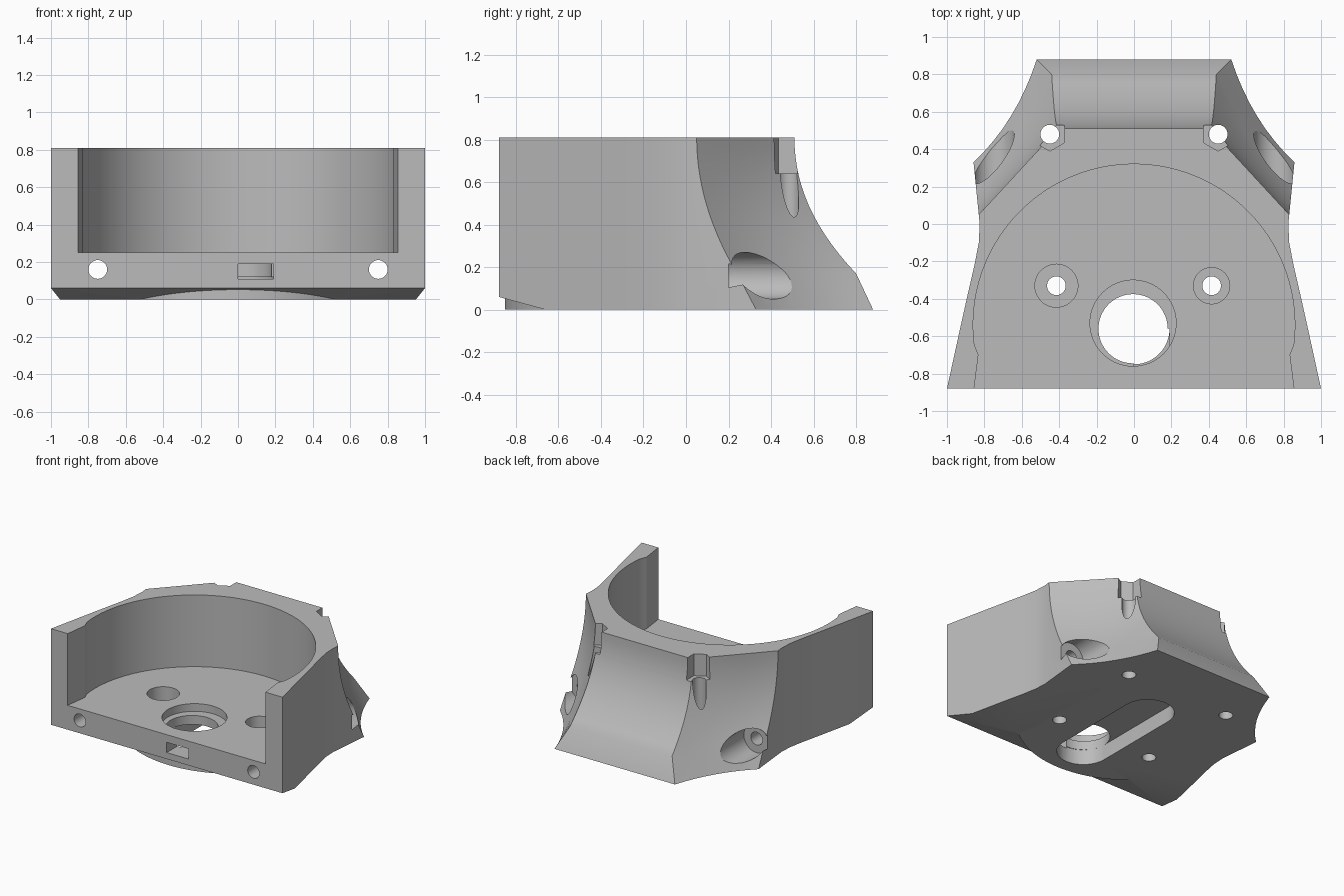
import bpy, bmesh, math
from mathutils import Matrix

cube = bpy.data.objects.get("Cube")
if cube:
    bpy.data.objects.remove(cube, do_unlink=True)

grey = bpy.data.materials.new("plain_grey")
grey.use_nodes = True
grey.diffuse_color = (0.5, 0.5, 0.5, 1)
grey.node_tree.nodes["Principled BSDF"].inputs["Base Color"].default_value = (0.5, 0.5, 0.5, 1)

TOP, FLOOR, FRONT = 0.81, 0.25, -0.88


def to_object(name, bm):
    bmesh.ops.recalc_face_normals(bm, faces=bm.faces)
    mesh = bpy.data.meshes.new(name)
    bm.to_mesh(mesh)
    bm.free()
    mesh.materials.append(grey)
    obj = bpy.data.objects.new(name, mesh)
    bpy.context.collection.objects.link(obj)
    return obj


def loft(name, rings):
    bm = bmesh.new()
    loops = [[bm.verts.new(p) for p in ring] for ring in rings]
    n = len(loops[0])
    for low, high in zip(loops, loops[1:]):
        for i in range(n):
            j = (i + 1) % n
            bm.faces.new((low[i], low[j], high[j], high[i]))
    bm.faces.new(loops[0][::-1])
    bm.faces.new(loops[-1])
    return to_object(name, bm)


def prism(name, outline, z0, z1):
    return loft(name, [[(x, y, z) for x, y in outline] for z in (z0, z1)])


def arc(cx, cy, r, a0, a1, n):
    return [(cx + r * math.cos(math.radians(a0 + (a1 - a0) * i / n)),
             cy + r * math.sin(math.radians(a0 + (a1 - a0) * i / n))) for i in range(n + 1)]


def disc(name, x, y, r, z0, z1, sides=48, turn=0):
    return prism(name, arc(x, y, r, turn, turn + 360, sides)[:-1], z0, z1)


def rod_y(name, x, z, r, y0, y1):
    # Cylinder lying along the front-to-back axis
    obj = disc(name, x, z, r, -y1, -y0)
    obj.data.transform(Matrix.Rotation(math.pi / 2, 4, 'X'))
    return obj


def cut(target, cutter):
    mod = target.modifiers.new("cut", 'BOOLEAN')
    mod.operation = 'DIFFERENCE'
    mod.solver = 'EXACT'
    mod.object = cutter
    bpy.ops.object.select_all(action='DESELECT')
    bpy.context.view_layer.objects.active = target
    target.select_set(True)
    bpy.ops.object.modifier_apply(modifier=mod.name)
    bpy.data.objects.remove(cutter, do_unlink=True)


# Housing body: flared sides, scooped back and diagonal corners
def ring(z, back, corner, end):
    half = [(1, FRONT), (0.93, -0.56), (0.89, -0.38), (0.853, -0.22), (0.83, -0.1), (0.825, 0)]
    ex = 0.825 + 0.1 * end
    sag = 0.12 * (1 - z / TOP)
    for i in range(9):
        t = i / 8
        pull = sag * t * (1 - t)
        half.append((ex + (corner - ex) * t - pull, end + (back - end) * t - pull))
    left = [(-x, y) for x, y in reversed(half)]
    return [(x, y, z) for x, y in half + left]


rings = [ring(0, 0.88, 0.52, 0.33)]
STEPS = 14
for i in range(STEPS + 1):
    t = 1 - i / STEPS
    rings.append(ring(TOP - 0.64 * t, 0.51 + 0.29 * t ** 2.1,
                      0.405 + 0.035 * t, 0.05 + 0.19 * t ** 2))
body = loft("housing", rings)

# Round cavity, open at the front
cavity = [(0.86, -1), (0.855, FRONT), (0.832, -0.7)]
bowl = arc(0, -0.54, 0.86, -7, 187, 96)
cavity = cavity + bowl + [(-x, y) for x, y in reversed(cavity)]
cut(body, prism("cavity_cutter", cavity, FLOOR, 1))

# Sloped front underside around a round lower boss
wedge = loft("wedge_cutter", [[(x, -0.9, -0.05), (x, -0.476, -0.05), (x, -0.9, 0.0655)]
                              for x in (-1.2, 1.2)])
cut(wedge, disc("boss", 0, -0.045, 0.806, -0.2, 0.2, 128))
cut(body, wedge)

# Stepped opening in the floor and long slot underneath
cut(body, disc("opening_rim_cutter", -0.005, -0.53, 0.23, 0.19, 0.4, 64))
cut(body, disc("opening_cutter", -0.005, -0.56, 0.185, 0.06, 0.4, 64))
slot = arc(0, 0.15, 0.19, 0, 180, 24) + arc(0, -0.56, 0.19, 180, 360, 24)
cut(body, prism("slot_cutter", slot, -0.1, 0.12))

# Rectangular port in the front face
cut(body, prism("port_cutter", [(0, -1), (0.19, -1), (0.19, -0.56), (0, -0.56)], 0.11, 0.19))

for side in (-1, 1):
    # Floor screws with recessed heads
    cut(body, disc("floor_hole_cutter", side * 0.415, -0.33, 0.05, -0.1, 0.5))
    cut(body, disc("head_cutter", side * 0.415, -0.33, 0.115 if side < 0 else 0.097, 0.12, 0.5))
    # Rear vertical screws with hexagonal nut pockets
    cut(body, disc("rear_hole_cutter", side * 0.45, 0.48, 0.05, -0.1, 1))
    cut(body, disc("nut_cutter", side * 0.45, 0.48, 0.09, 0.64, 1, 6, 30))
    # Lengthwise screws with wide pockets at the diagonal corners
    cut(body, rod_y("long_hole_cutter", side * 0.75, 0.16, 0.05, -1, 1))
    cut(body, rod_y("corner_pocket_cutter", side * 0.75, 0.16, 0.11, 0.2, 1))

bpy.ops.object.select_all(action='DESELECT')
body.select_set(True)
bpy.context.view_layer.objects.active = body
bpy.ops.object.shade_smooth_by_angle(angle=math.radians(25))
